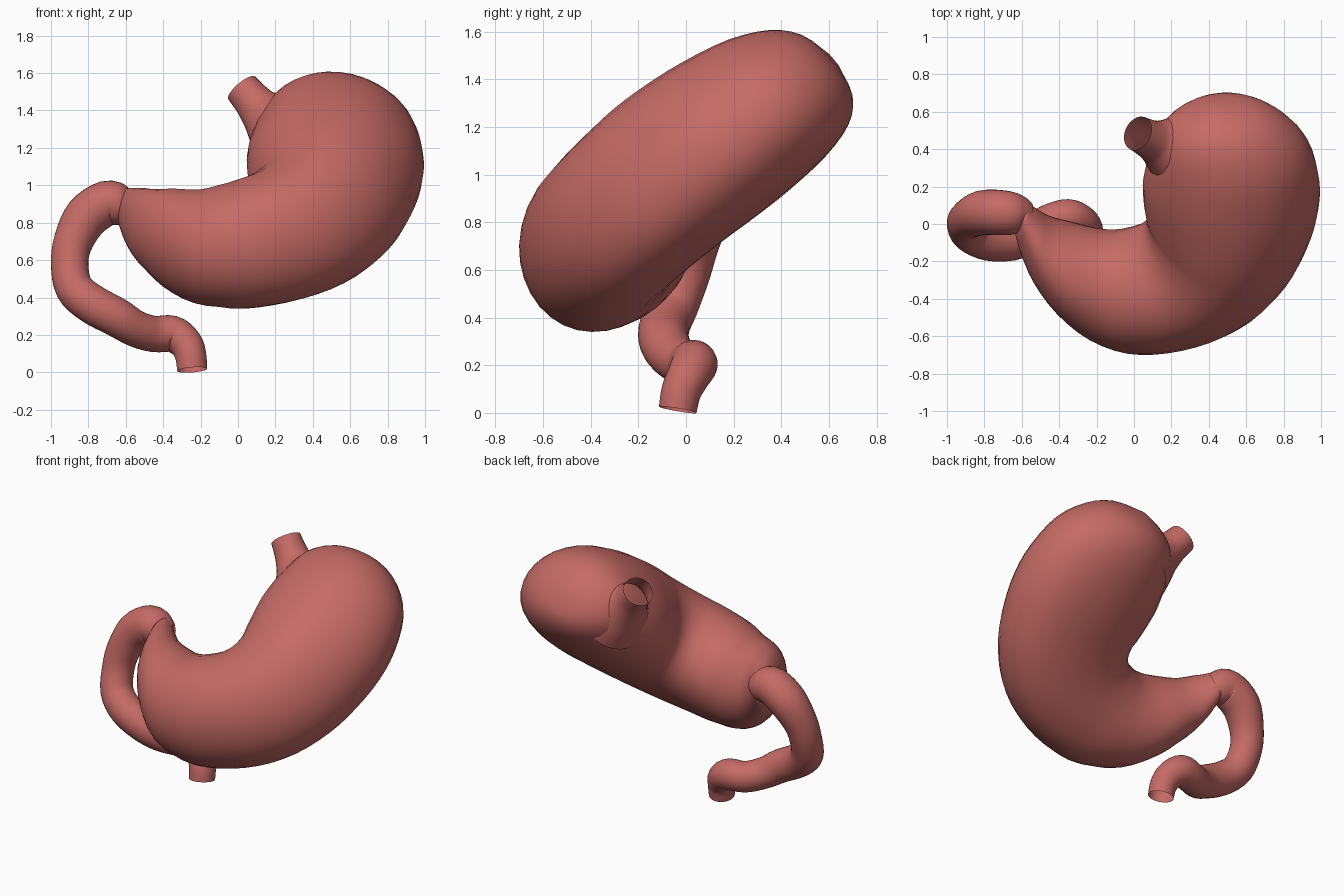
import bpy, bmesh, math
from mathutils import Vector

if "Cube" in bpy.data.objects:
    bpy.data.objects.remove(bpy.data.objects["Cube"])

SIDES = 32
mat = bpy.data.materials.new("flesh_red")
mat.diffuse_color = (0.56, 0.145, 0.13, 1)
mat.use_nodes = True
mat.node_tree.nodes["Principled BSDF"].inputs["Base Color"].default_value = mat.diffuse_color


def smooth_rows(rows, steps):
    """Catmull-Rom interpolation of rows of numbers."""
    rows = [Vector(r) for r in rows]
    ext = [rows[0] * 2 - rows[1]] + rows + [rows[-1] * 2 - rows[-2]]
    out = []
    for i in range(1, len(ext) - 2):
        a, b, c, d = ext[i - 1:i + 3]
        for k in range(steps):
            t = k / steps
            out.append(0.5 * (2 * b + (c - a) * t + (2 * a - 5 * b + 4 * c - d) * t ** 2
                              + (3 * b - a - 3 * c + d) * t ** 3))
    return out + [rows[-1]]


def loft(name, rings, cap):
    bm = bmesh.new()
    loops = [[bm.verts.new(p) for p in ring] for ring in rings]
    for a, b in zip(loops, loops[1:]):
        for i in range(SIDES):
            j = (i + 1) % SIDES
            bm.faces.new((a[i], a[j], b[j], b[i]))
    if cap:
        bm.faces.new(loops[0])
        bm.faces.new(loops[-1])
    bmesh.ops.recalc_face_normals(bm, faces=bm.faces)
    me = bpy.data.meshes.new(name)
    bm.to_mesh(me)
    bm.free()
    me.materials.append(mat)
    for p in me.polygons:
        p.use_smooth = True
    ob = bpy.data.objects.new(name, me)
    bpy.context.collection.objects.link(ob)
    return ob


def tube(name, path, steps=4):
    """Round tube through rows of x, y, z, radius."""
    rows = smooth_rows(path, steps)
    pts = [r.to_3d() for r in rows]
    rings, u, prev = [], None, None
    for i, p in enumerate(pts):
        t = (pts[min(i + 1, len(pts) - 1)] - pts[max(i - 1, 0)]).normalized()
        if u is None:
            u = t.orthogonal().normalized()
        else:
            u = prev.rotation_difference(t) @ u
        prev, v, r = t, t.cross(u), rows[i][3]
        rings.append([p + r * (math.cos(a) * u + math.sin(a) * v)
                      for a in (2 * math.pi * k / SIDES for k in range(SIDES))])
    return loft(name, rings, False)


# Stomach: elliptical rings across a tilted plane.
# Each row: inner x, inner v, outer x, outer v
TILT = math.radians(40)
C, S = math.cos(TILT), math.sin(TILT)
outline = [
    (.42, .81, .47, .81), (.27, .755, .66, .785), (.155, .66, .81, .70), (.09, .50, .935, .54),
    (.05, .32, .99, .31), (.05, .18, .985, .10), (.06, .08, .93, -.12), (.07, .03, .84, -.33),
    (.06, -.03, .68, -.54), (.02, -.08, .47, -.69), (-.04, -.11, .22, -.78),
    (-.11, -.13, -.02, -.80), (-.20, -.12, -.24, -.72), (-.32, -.08, -.42, -.54),
    (-.44, -.02, -.545, -.34), (-.53, .07, -.61, -.16), (-.58, .14, -.64, -.03)]
# Half thickness, and how far the section bulges towards the upper front
thick = [(.03, 0), (.17, 0), (.26, .01), (.32, .03), (.35, .05), (.36, .065), (.36, .075),
         (.355, .075), (.35, .07), (.345, .06), (.34, .045), (.33, .02), (.305, 0),
         (.275, 0), (.21, 0), (.15, 0), (.10, 0)]


def on_plane(x, v, w):
    dip = 0.16 * max(0, -x - 0.1) + 0.3 * max(0, -x - 0.5)
    return Vector((x, v * C - w * S, 0.963 + v * S + w * C - dip))


pairs = smooth_rows(outline, 3)
halves = smooth_rows(thick, 3)
rings = []
for (px, pv, qx, qv), (b, bulge) in zip(pairs, halves):
    ring = []
    for k in range(SIDES):
        a = 2 * math.pi * k / SIDES
        f = 0.5 - 0.5 * math.cos(a)
        w = b * math.sin(a) + bulge * math.sin(a) ** 2
        ring.append(on_plane(px + (qx - px) * f, pv + (qv - pv) * f, w))
    rings.append(ring)
loft("stomach", rings, True)

# Gullet stub: flared, open at the top
tube("gullet", [(.28, .38, 1.27, .24), (.20, .405, 1.335, .185), (.125, .435, 1.40, .125),
                (.08, .455, 1.45, .104), (.02, .485, 1.52, .094)])

# Small bowel: hooks down from the stomach outlet, open at the lower end
tube("small_bowel", [
    (-.57, .035, .875, .08), (-.625, .05, .89, .108), (-.70, .06, .905, .12), (-.81, .06, .83, .12),
    (-.88, .03, .70, .106), (-.90, .00, .58, .10), (-.875, -.05, .45, .102),
    (-.78, -.09, .365, .106), (-.65, -.09, .295, .105), (-.55, -.05, .235, .098),
    (-.45, .01, .205, .097), (-.35, .035, .205, .098), (-.28, .01, .155, .09),
    (-.253, -.02, .09, .084), (-.245, -.035, .013, .08)])
